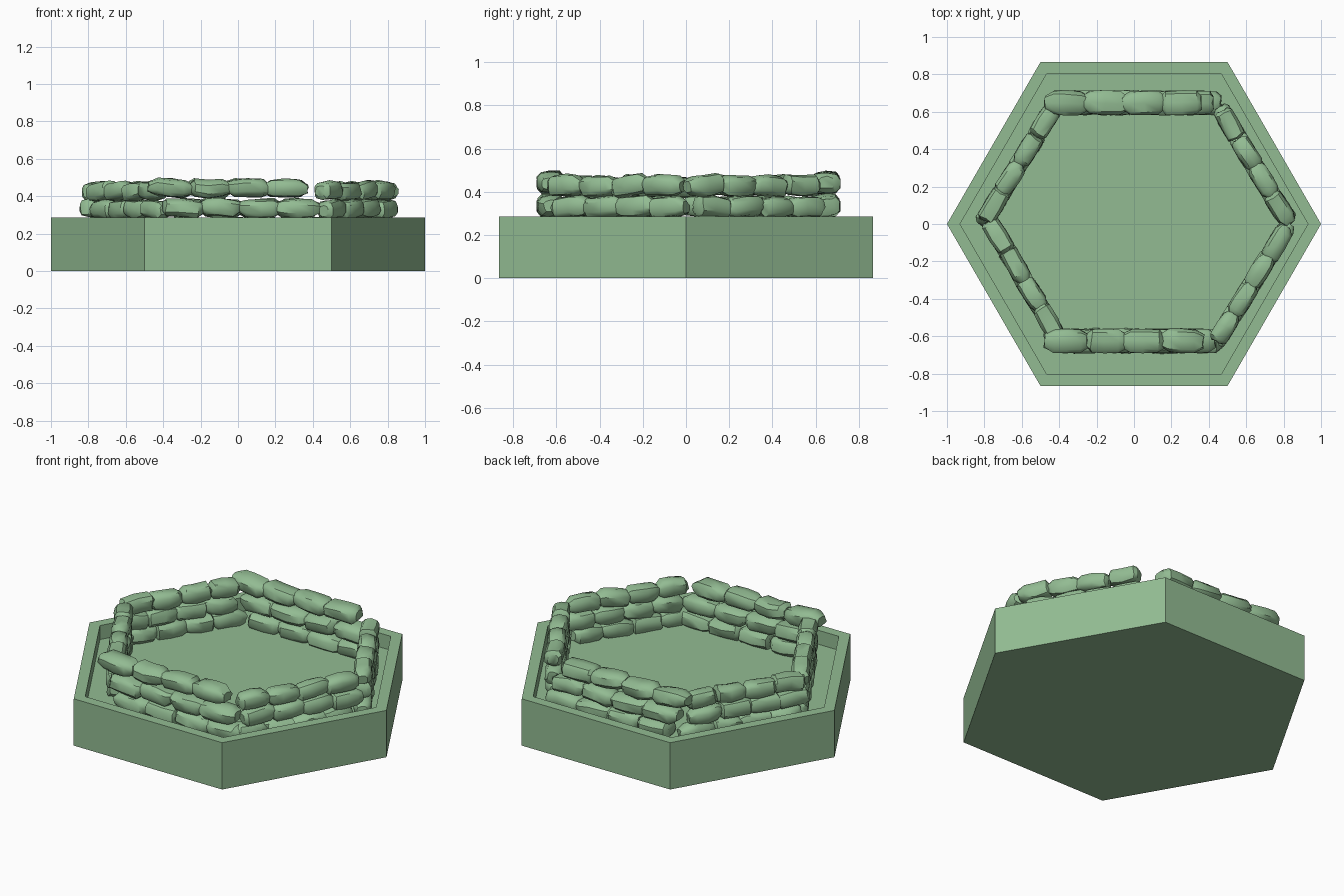
import bpy, bmesh, random
from math import cos, sin, pi, atan2
from mathutils import Vector, Matrix

if "Cube" in bpy.data.objects:
    bpy.data.objects.remove(bpy.data.objects["Cube"])

random.seed(4)
green = bpy.data.materials.new("green")
green.diffuse_color = (0.29, 0.5, 0.29, 1)
green.use_nodes = True
green.node_tree.nodes["Principled BSDF"].inputs["Base Color"].default_value = green.diffuse_color


def finish(bm, name):
    bmesh.ops.recalc_face_normals(bm, faces=bm.faces)
    me = bpy.data.meshes.new(name)
    bm.to_mesh(me)
    bm.free()
    me.materials.append(green)
    ob = bpy.data.objects.new(name, me)
    bpy.context.collection.objects.link(ob)
    return ob


def skin(bm, rings):
    # bridge a list of point rings and cap both ends
    vs = [[bm.verts.new(p) for p in r] for r in rings]
    n = len(vs[0])
    for a, b in zip(vs, vs[1:]):
        for i in range(n):
            bm.faces.new((a[i], a[(i + 1) % n], b[(i + 1) % n], b[i]))
    bm.faces.new(vs[0])
    bm.faces.new(vs[-1])


# hexagonal tray: outer wall, rim and sunken floor
RIM, FLOOR = 0.285, 0.20
bm = bmesh.new()
skin(bm, [[(r * cos(i * pi / 3), r * sin(i * pi / 3), z) for i in range(6)]
          for r, z in ((1, 0), (1, RIM), (0.93, RIM), (0.93, FLOOR))])
finish(bm, "hex_base")


def add_bag(bm, centre, angle, length, width, height):
    # pillow: squarish octagonal section, pinched toward both ends
    j = lambda s: random.uniform(-s, s)
    rings = []
    for t, s in ((-0.5, 0.55), (-0.36, 0.95), (0, 1.0), (0.36, 0.95), (0.5, 0.55)):
        ring = []
        dx, dz = j(0.012), j(0.006)
        for k in range(10):
            a = 2 * pi * (k + 0.5) / 10
            c, d = cos(a), sin(a)
            y = abs(c) ** 0.7 * (1 if c > 0 else -1) * width / 2 * s
            z = abs(d) ** 0.7 * (1 if d > 0 else -1) * height / 2 * s
            ring.append(Vector((t * length + dx + j(0.006), y + j(0.003), z + dz + j(0.003))))
        rings.append(ring)
    m = (Matrix.Translation(centre) @ Matrix.Rotation(angle + j(0.05), 4, 'Z')
         @ Matrix.Rotation(j(0.06) + 0.03, 4, 'Y') @ Matrix.Rotation(j(0.08), 4, 'X'))
    skin(bm, [[m @ p for p in r] for r in rings])


def wall(name, start, end, width, heights, shifts):
    # three staggered courses of four bags
    a, b = Vector(start), Vector(end)
    d = (b - a).normalized()
    step = (b - a).length / 4
    bm = bmesh.new()
    for z, s in zip(heights, shifts):
        for i in range(4):
            p = a + d * (step * (i + 0.5) + s)
            add_bag(bm, (p.x, p.y, z), atan2(d.y, d.x), step * 1.08, width, 0.1)
    ob = finish(bm, name)
    bpy.context.view_layer.objects.active = ob
    ob.select_set(True)
    bpy.ops.object.shade_smooth_by_angle(angle=0.7)
    ob.select_set(False)


# long front and back walls, then the four slanted walls
LONG, SLANT = (0.24, 0.338, 0.442), (0.24, 0.33, 0.427)
for name, y in (("front_wall", -0.625), ("back_wall", 0.648)):
    wall(name, (-0.46, y), (0.36, y), 0.135, LONG, (0.10, 0.06, 0.0))
slanted = {
    "left_back_wall": ((-0.80, 0.02), (-0.43, 0.62)),
    "left_front_wall": ((-0.41, -0.60), (-0.77, 0.01)),
    "right_back_wall": ((0.47, 0.60), (0.82, 0.02)),
    "right_front_wall": ((0.81, -0.03), (0.44, -0.63)),
}
for name, (a, b) in slanted.items():
    wall(name, a, b, 0.105, SLANT, (0.02, -0.03, 0.0))
